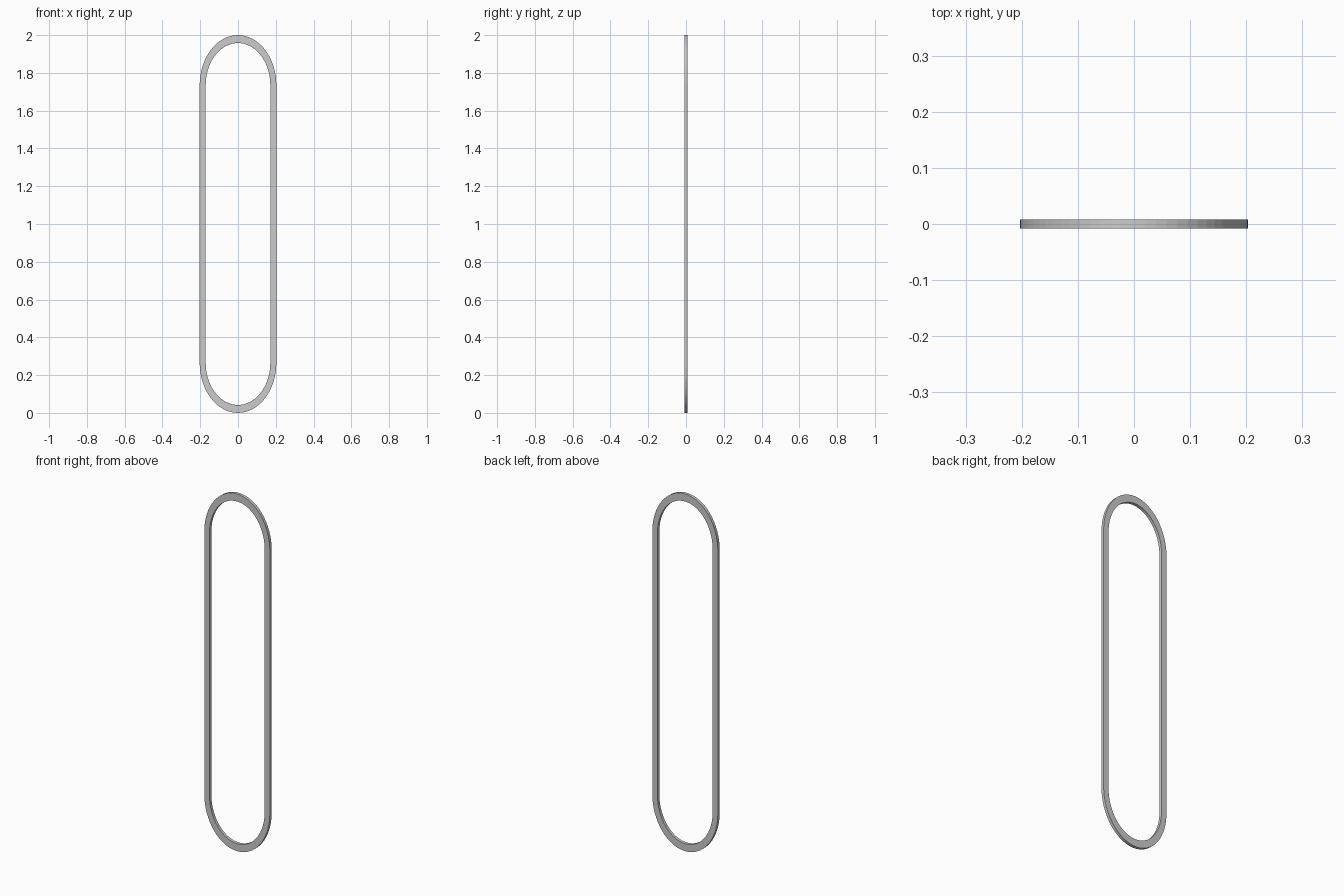
import bpy, bmesh, math

if "Cube" in bpy.data.objects:
    bpy.data.objects.remove(bpy.data.objects["Cube"])

HALF_DEPTH = 0.0083
SEGMENTS = 32          # facets per rounded end
Z_LOW, Z_HIGH = 0.265, 1.735


def stadium(rx, rz):
    """Closed outline: two half-ellipse ends joined by straight sides."""
    points = []
    for centre, start in ((Z_HIGH, 0.0), (Z_LOW, math.pi)):
        for i in range(SEGMENTS + 1):
            a = start + math.pi * i / SEGMENTS
            points.append((rx * math.cos(a), centre + rz * math.sin(a)))
    return points


bm = bmesh.new()
outer, inner = stadium(0.203, 0.265), stadium(0.171, 0.223)

# Four rails: outer front, outer back, inner back, inner front
rails = [[bm.verts.new((x, y, z)) for x, z in outline]
         for outline, y in ((outer, -HALF_DEPTH), (outer, HALF_DEPTH),
                            (inner, HALF_DEPTH), (inner, -HALF_DEPTH))]

# Skin the rails into a closed rectangular-section loop
count = len(outer)
for r in range(4):
    a, b = rails[r], rails[(r + 1) % 4]
    for i in range(count):
        j = (i + 1) % count
        bm.faces.new((a[i], a[j], b[j], b[i]))
bmesh.ops.recalc_face_normals(bm, faces=bm.faces)

mesh = bpy.data.meshes.new("oblong_ring")
bm.to_mesh(mesh)
bm.free()
ring = bpy.data.objects.new("oblong_ring", mesh)
bpy.context.collection.objects.link(ring)
